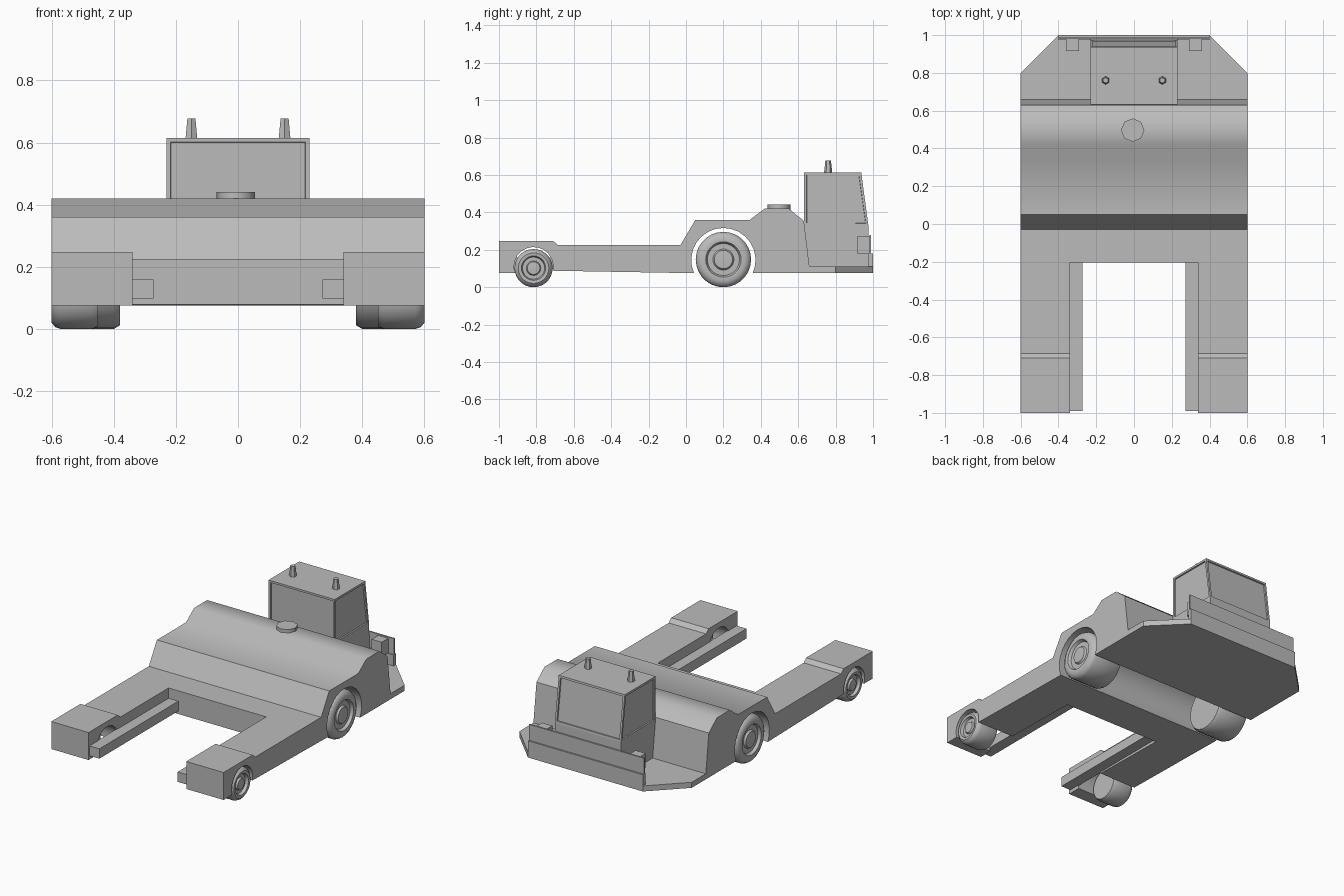
import bpy, bmesh, math
from mathutils import Matrix, Vector

if "Cube" in bpy.data.objects:
    bpy.data.objects.remove(bpy.data.objects["Cube"])

grey = bpy.data.materials.new("plain grey")
grey.diffuse_color = (0.5, 0.5, 0.5, 1)
grey.use_nodes = True
grey.node_tree.nodes["Principled BSDF"].inputs["Base Color"].default_value = grey.diffuse_color


def finish(name, bm, smooth=None):
    bmesh.ops.recalc_face_normals(bm, faces=bm.faces[:])
    me = bpy.data.meshes.new(name)
    bm.to_mesh(me)
    bm.free()
    me.materials.append(grey)
    ob = bpy.data.objects.new(name, me)
    bpy.context.collection.objects.link(ob)
    if smooth:
        bpy.ops.object.select_all(action='DESELECT')
        ob.select_set(True)
        bpy.context.view_layer.objects.active = ob
        bpy.ops.object.shade_smooth_by_angle(angle=math.radians(smooth))
    return ob


def extrude(pts, direction):
    """Prism from a closed outline of 3D points."""
    bm = bmesh.new()
    f = bm.faces.new([bm.verts.new(p) for p in pts])
    r = bmesh.ops.extrude_face_region(bm, geom=[f])
    verts = [v for v in r['geom'] if isinstance(v, bmesh.types.BMVert)]
    bmesh.ops.translate(bm, verts=verts, vec=Vector(direction))
    return bm


def box(name, x0, x1, y0, y1, z0, z1):
    return finish(name, extrude([(x0, y0, z0), (x1, y0, z0), (x1, y1, z0), (x0, y1, z0)],
                                (0, 0, z1 - z0)))


def cone(name, x, y, z0, z1, r0, r1, sides):
    bm = bmesh.new()
    bmesh.ops.create_cone(bm, cap_ends=True, segments=sides, radius1=r0, radius2=r1,
                          depth=z1 - z0, matrix=Matrix.Translation((x, y, (z0 + z1) / 2)))
    return finish(name, bm, 50)


def arch(y, z, r, a0, a1, n):
    """Wheel arch points going from a0 to a1 degrees."""
    return [(y + r * math.cos(math.radians(a0 + (a1 - a0) * i / n)),
             z + r * math.sin(math.radians(a0 + (a1 - a0) * i / n))) for i in range(n + 1)]


def wheel(name, side, y, R, x_in, x_out):
    w = x_out - x_in
    prof = [(0, 0), (0, .92 * R), (.02, R), (w - .03, R), (w - .012, .94 * R), (w, .8 * R),
            (w - .002, .64 * R), (w - .02, .58 * R), (w - .02, .38 * R),
            (w - .008, .33 * R), (w - .004, 0)]
    bm = bmesh.new()
    vs = [bm.verts.new((side * (x_in + a), y, R + r)) for a, r in prof]
    es = [bm.edges.new(p) for p in zip(vs, vs[1:])]
    bmesh.ops.spin(bm, geom=vs + es, cent=(0, y, R), axis=(1, 0, 0),
                   angle=2 * math.pi, steps=28)
    bmesh.ops.remove_doubles(bm, verts=bm.verts[:], dist=1e-5)
    return finish(name, bm, 40)


# chassis: side profile with wheel arches, extruded across the full width
profile = [(-1, .075), (-1, .248), (-.71, .248), (-.685, .225), (-.03, .225), (.05, .36),
           (.34, .36), (.42, .42), (.55, .42), (.63, .355), (.66, .11), (1, .11), (1, .075)]
profile += arch(.2, .145, .172, -24, 204, 16)
profile += arch(-.815, .11, .105, -12, 199, 12)
chassis = finish("chassis", extrude([(-.6, y, z) for y, z in profile], (1.2, 0, 0)))

# cutters: gap between the fork arms, and the bevelled rear corners
cutters = [box("fork_gap_cutter", -.34, .34, -1.2, -.205, -.1, .6)]
for s in (-1, 1):
    cutters.append(finish("corner_cutter", extrude(
        [(s * .6, .8, -.1), (s * .4, 1, -.1), (s * .3, 1.1, -.1), (s * .9, 1.1, -.1),
         (s * .9, .5, -.1)], (0, 0, .7))))
for c in cutters:
    c.hide_render = True
    m = chassis.modifiers.new("cut", 'BOOLEAN')
    m.operation, m.solver, m.object = 'DIFFERENCE', 'EXACT', c
    bpy.context.view_layer.objects.active = chassis
    bpy.ops.object.modifier_apply(modifier=m.name)
for c in cutters:
    bpy.data.objects.remove(c)
bpy.ops.object.select_all(action='DESELECT')
chassis.select_set(True)
bpy.ops.object.shade_smooth_by_angle(angle=math.radians(40))

# cab: lower shell and glazed upper part with recessed windows
low = [(.632, .33), (.66, .11), (.98, .11), (.975, .33)]
finish("cab_base", extrude([(-.23, y, z) for y, z in low], (.46, 0, 0)))
top = [(.632, .33), (.975, .33), (.937, .614), (.632, .614)]
bm = extrude([(-.23, y, z) for y, z in top], (.46, 0, 0))
bmesh.ops.recalc_face_normals(bm, faces=bm.faces[:])
walls = [f for f in bm.faces if abs(f.normal.z) < .5]
bmesh.ops.inset_individual(bm, faces=walls, thickness=.018)
bmesh.ops.inset_individual(bm, faces=walls, thickness=.002, depth=-.008)
finish("cab_top", bm)

# rear bumper and guard plate
box("rear_bumper", -.4, .4, .975, 1, .08, .18)
box("rear_guard", -.4, .4, .98, .99, .17, .28)

# filler cap on the hood
cone("filler_cap", -.007, .497, .41, .441, .062, .062, 8)

# paired parts
for s, tag in ((-1, "left"), (1, "right")):
    wheel("drive_wheel_" + tag, s, .2, .148, .38, .6)
    wheel("fork_wheel_" + tag, s, -.815, .102, .45, .6)
    box("fork_rail_" + tag, *sorted((s * .272, s * .345)), -.99, -.2, .098, .16)
    box("rear_lamp_" + tag, *sorted((s * .29, s * .36)), .915, .982, .18, .272)
    cone("beacon_" + tag, s * .15, .76, .61, .677, .022, .015, 6)
